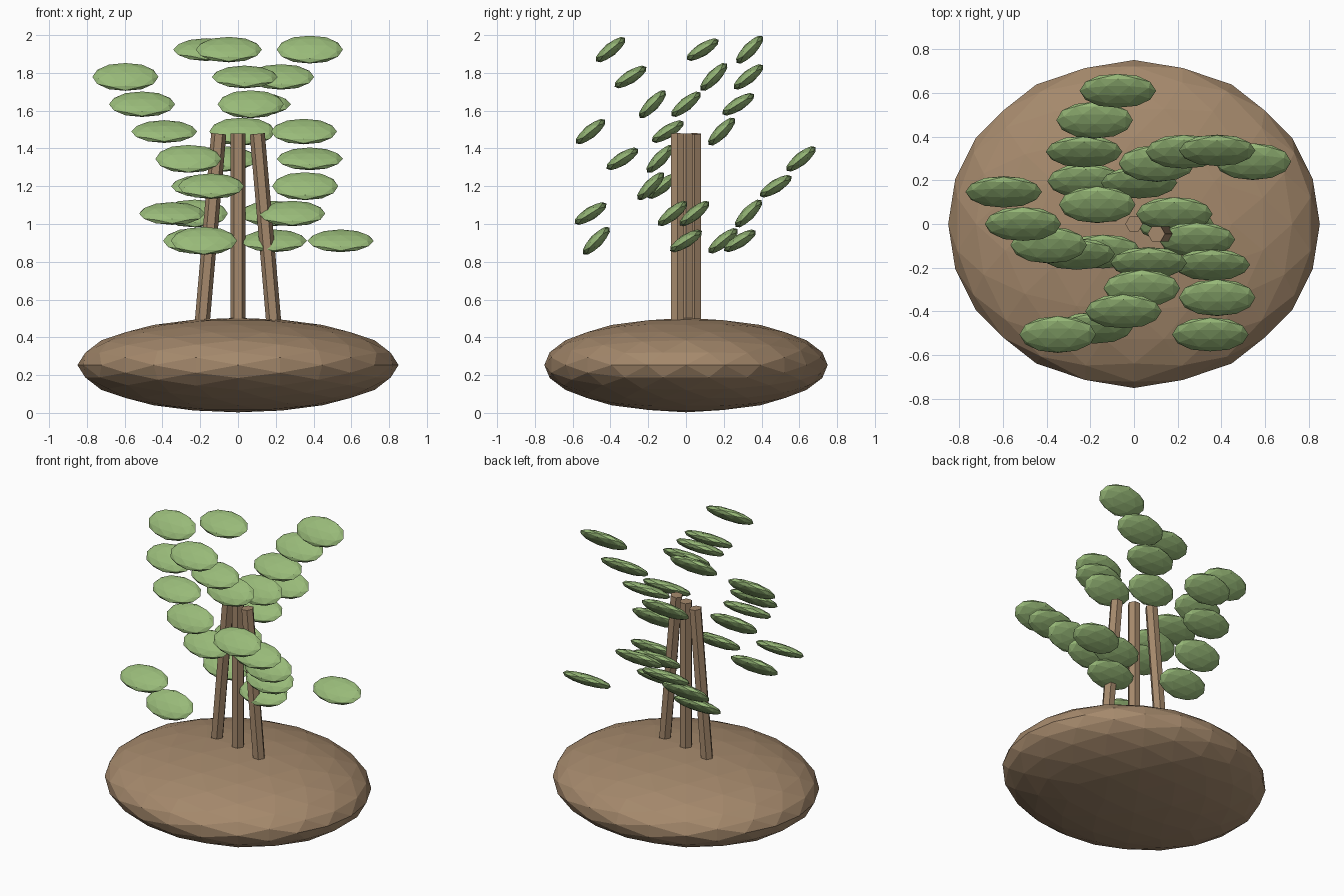
import bpy, bmesh, math
from mathutils import Matrix, Vector

if "Cube" in bpy.data.objects:
    bpy.data.objects.remove(bpy.data.objects["Cube"])


def material(name, color):
    m = bpy.data.materials.new(name)
    m.diffuse_color = (*color, 1)
    m.use_nodes = True
    m.node_tree.nodes["Principled BSDF"].inputs["Base Color"].default_value = m.diffuse_color
    return m


brown = material("earth brown", (0.376, 0.250, 0.150))
green = material("leaf green", (0.315, 0.490, 0.190))


def finish(bm, name, mat):
    bmesh.ops.recalc_face_normals(bm, faces=bm.faces)
    mesh = bpy.data.meshes.new(name)
    bm.to_mesh(mesh)
    bm.free()
    mesh.materials.append(mat)
    obj = bpy.data.objects.new(name, mesh)
    bpy.context.collection.objects.link(obj)
    return obj


def faceted_ellipsoid(name, size, levels, mat):
    """Icosahedron with edge midpoints on the axes, subdivided and scaled."""
    bm = bmesh.new()
    g = (1 + math.sqrt(5)) / 2
    for a in (-1, 1):
        for b in (-g, g):
            for co in ((b, a, 0), (0, b, a), (a, 0, b)):
                bm.verts.new(Vector(co).normalized())
    bmesh.ops.convex_hull(bm, input=bm.verts[:])
    for _ in range(levels):
        bmesh.ops.subdivide_edges(bm, edges=bm.edges[:], cuts=1, use_grid_fill=True)
        for v in bm.verts:
            v.co.normalize()
    bmesh.ops.scale(bm, vec=size, verts=bm.verts)
    return finish(bm, name, mat)


# Earth mound
mound = faceted_ellipsoid("mound", (0.85, 0.75, 0.25), 2, brown)
mound.location.z = 0.253

# Three hexagonal stems, the outer two leaning inwards
LEAN, BOTTOM, TOP = 0.087, 0.30, 1.48
for side, name in ((-1, "left_stem"), (0, "middle_stem"), (1, "right_stem")):
    bm = bmesh.new()
    bmesh.ops.create_cone(bm, cap_ends=True, segments=6, radius1=0.04, radius2=0.04,
                          depth=TOP - BOTTOM,
                          matrix=Matrix.Rotation(math.radians(30), 4, 'Z'))
    # put hexagon corners on the x axis
    if not any(abs(v.co.y) < 1e-4 for v in bm.verts):
        bmesh.ops.rotate(bm, verts=bm.verts, matrix=Matrix.Rotation(math.radians(30), 3, 'Z'))
    stem = finish(bm, name, brown)
    stem.rotation_euler.y = -LEAN * side
    mid = (TOP + BOTTOM) / 2
    stem.location = (side * (0.102 + LEAN * (TOP - mid)), -0.045 * side, mid)

# Leaves on a spiral, with cycling radius, height and tilt
COUNT = 26
first = faceted_ellipsoid("leaf_1", (0.175, 0.099, 0.035), 1, green)
for i in range(COUNT):
    leaf = first
    if i:
        leaf = bpy.data.objects.new(f"leaf_{i + 1}", first.data)
        bpy.context.collection.objects.link(leaf)
    angle = -2 * math.pi * i / COUNT
    radius = 0.19 + 0.106 * (i % 5)
    leaf.location = (radius * math.cos(angle), radius * math.sin(angle),
                     0.911 + 0.1446 * (i % 8))
    leaf.rotation_euler.x = math.radians(32 + 7 * (i % 3))
